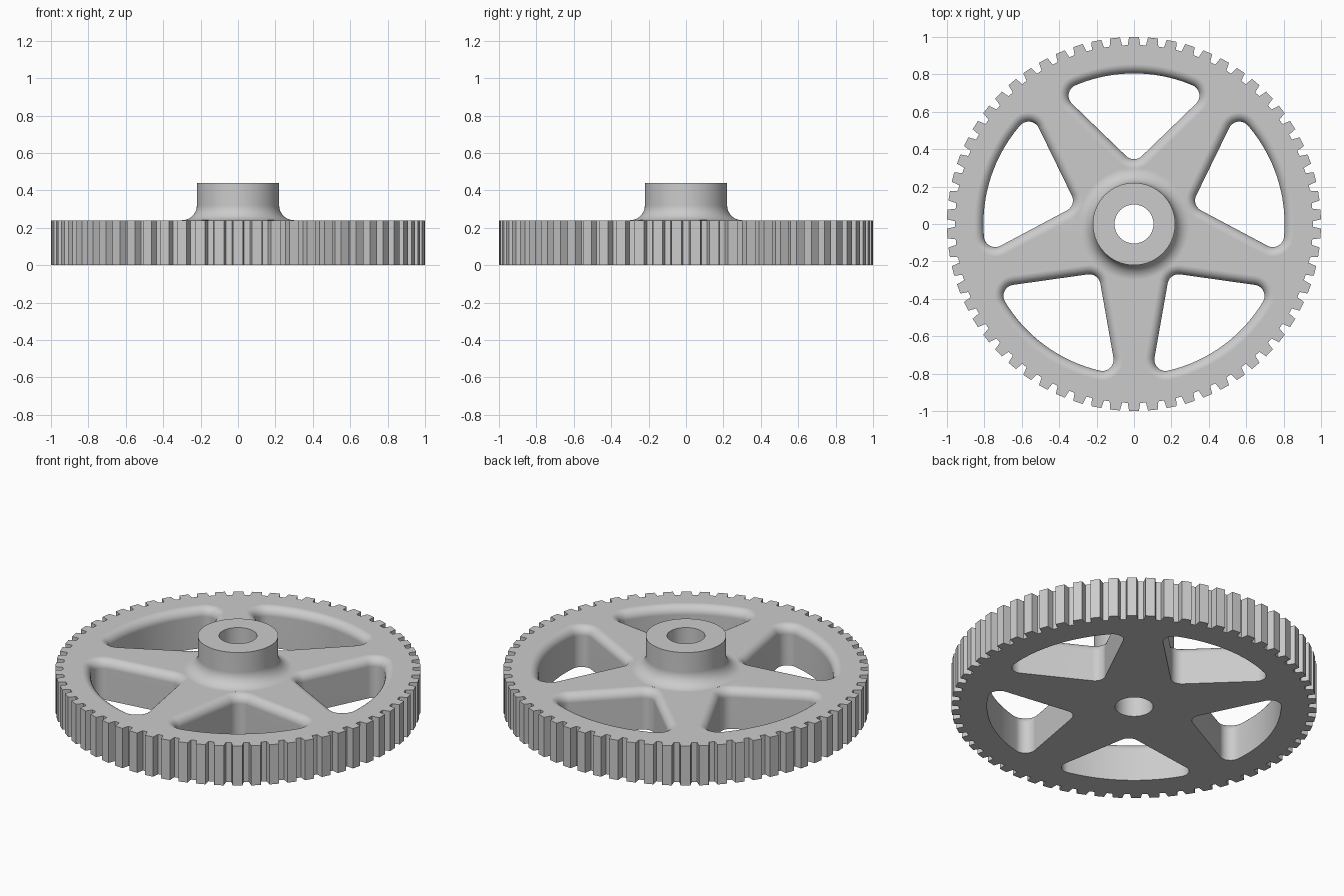
import bpy, bmesh, math
from mathutils import Vector

if "Cube" in bpy.data.objects:
    bpy.data.objects.remove(bpy.data.objects["Cube"])

TEETH, ROOT, TIP = 62, 0.957, 1.0
THICK, HUB_TOP = 0.24, 0.44
HUB_R, BORE_R, HUB_FILLET = 0.22, 0.104, 0.08
HOLES, HOLE_OUTER, CORNER, EDGE_ROUND = 5, 0.805, 0.06, 0.05
APEX, HALF_ANGLE = 0.323, math.radians(46)

grey = bpy.data.materials.new("grey metal")
grey.diffuse_color = (0.6, 0.6, 0.6, 1)
grey.use_nodes = True
grey.node_tree.nodes["Principled BSDF"].inputs["Base Color"].default_value = grey.diffuse_color


def polar(r, a):
    """Point at radius r, angle a measured clockwise from +y."""
    return (r * math.sin(a), r * math.cos(a))


def loft(name, rings):
    """Closed solid through rings, each ring being (outline, z)."""
    bm = bmesh.new()
    loops = [[bm.verts.new((x, y, z)) for x, y in pts] for pts, z in rings]
    n = len(loops[0])
    for a, b in zip(loops, loops[1:]):
        for i in range(n):
            j = (i + 1) % n
            bm.faces.new((a[i], a[j], b[j], b[i]))
    bm.faces.new(loops[0])
    bm.faces.new(loops[-1])
    bmesh.ops.recalc_face_normals(bm, faces=bm.faces)
    mesh = bpy.data.meshes.new(name)
    bm.to_mesh(mesh)
    bm.free()
    mesh.materials.append(grey)
    ob = bpy.data.objects.new(name, mesh)
    bpy.context.collection.objects.link(ob)
    return ob


def circle(r, n=96):
    return [polar(r, 2 * math.pi * i / n) for i in range(n)]


def combine(target, other, operation):
    mod = target.modifiers.new(operation, 'BOOLEAN')
    mod.operation, mod.object, mod.solver = operation, other, 'EXACT'
    bpy.context.view_layer.objects.active = target
    bpy.ops.object.modifier_apply(modifier=mod.name)
    bpy.data.objects.remove(other)


# Toothed disc
outline = []
for k in range(TEETH):
    mid = 2 * math.pi * k / TEETH
    for r, deg in ((ROOT, -2.0), (TIP, -1.5), (TIP, 1.5), (ROOT, 2.0)):
        outline.append(polar(r, mid + math.radians(deg)))
gear = loft("gear_wheel", [(outline, 0), (outline, THICK)])

# Hub with a concave fillet at its foot
hub_rings = [(circle(HUB_R + HUB_FILLET), THICK - 0.03)]
for i in range(11):
    t = math.pi / 2 * i / 10
    hub_rings.append((circle(HUB_R + HUB_FILLET * (1 - math.sin(t))),
                      THICK + HUB_FILLET * (1 - math.cos(t))))
hub_rings.append((circle(HUB_R), HUB_TOP))
combine(gear, loft("hub", hub_rings), 'UNION')

# Centre bore
combine(gear, loft("bore", [(circle(BORE_R), -0.1), (circle(BORE_R), 0.6)]),
        'DIFFERENCE')


def window_outline(grow, turn):
    """Rounded sector: straight spoke sides, curved rim side."""
    r = CORNER + grow
    base = APEX + CORNER / math.sin(HALF_ANGLE)
    R = HOLE_OUTER - CORNER
    # distance along the side until the corner centre meets the rim circle
    c = math.cos(HALF_ANGLE)
    s = -base * c + math.sqrt((base * c) ** 2 + R * R - base * base)
    cx, cy = s * math.sin(HALF_ANGLE), base + s * c
    rim = math.atan2(cx, cy)
    side = math.pi / 2 + HALF_ANGLE
    pts = []

    def arc(x, y, rad, a0, a1, n):
        for i in range(n + 1):
            dx, dy = polar(rad, a0 + (a1 - a0) * i / n)
            pts.append((x + dx, y + dy))

    arc(-cx, cy, r, -side, -rim, 10)
    arc(0, 0, R + r, -rim * 0.94, rim * 0.94, 22)
    arc(cx, cy, r, rim, side, 10)
    arc(0, base, r, side, 2 * math.pi - side, 10)
    ca, sa = math.cos(turn), math.sin(turn)
    return [(x * ca - y * sa, x * sa + y * ca) for x, y in pts]


# Five windows between the spokes, rounded over along the upper edge
for k in range(HOLES):
    turn = 2 * math.pi * k / HOLES
    rings = [(window_outline(0, turn), -0.1)]
    for i in range(8):
        t = math.pi / 2 * i / 7
        rings.append((window_outline(EDGE_ROUND * (1 - math.cos(t)), turn),
                      THICK - EDGE_ROUND * (1 - math.sin(t))))
    rings.append((window_outline(EDGE_ROUND, turn), THICK + 0.003))
    combine(gear, loft("window", rings), 'DIFFERENCE')

# Smooth shading with crisp tooth, bore and hub edges
bpy.context.view_layer.objects.active = gear
gear.select_set(True)
bpy.ops.object.shade_smooth_by_angle(angle=math.radians(30))
weighted = gear.modifiers.new("even_normals", 'WEIGHTED_NORMAL')
weighted.keep_sharp = True
